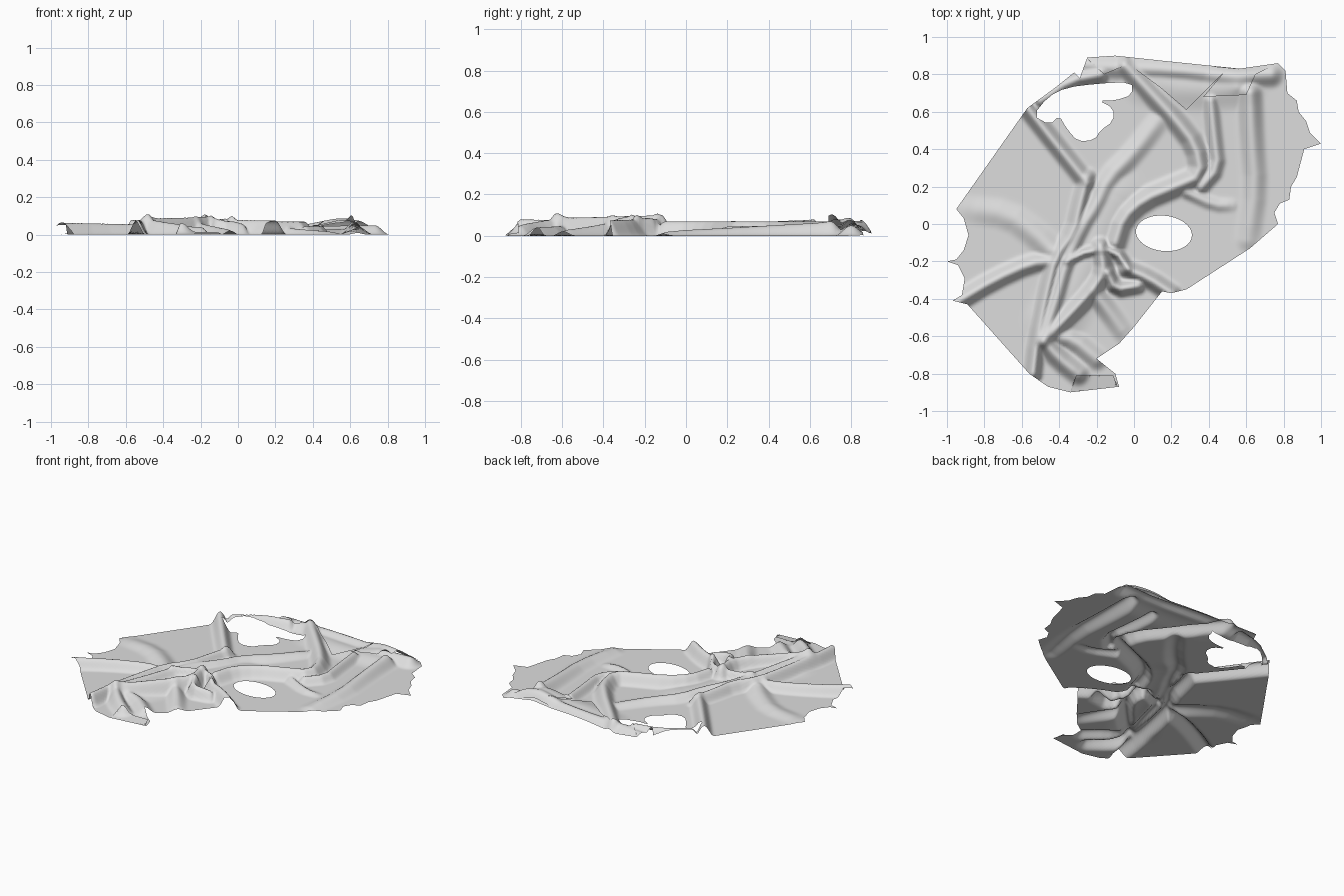
import bpy, bmesh, math
from mathutils import Vector
from mathutils.geometry import delaunay_2d_cdt

old = bpy.data.objects.get("Cube")
if old:
    bpy.data.objects.remove(old, do_unlink=True)

STEP = .0125
folds = []


def material(name, colour):
    mat = bpy.data.materials.new(name)
    mat.use_nodes = True
    mat.diffuse_color = colour
    for node in mat.node_tree.nodes:
        if node.type == 'BSDF_PRINCIPLED':
            node.inputs["Base Color"].default_value = colour
    return mat


def rounded(points, closed):
    """Cut the corners of a path once to soften it."""
    out = [] if closed else [points[0]]
    pairs = list(zip(points, points[1:] + points[:1]))
    for a, b in pairs if closed else pairs[:-1]:
        out += [a.lerp(b, .25), a.lerp(b, .75)]
    return out if closed else out + [points[-1]]


def path(*points):
    return [Vector(p) for p in points]


def fold(start_height, end_height, width, *points):
    """Store one ridge as segments with a height that changes along it."""
    line = rounded(path(*points), False)
    count = len(line) - 1
    segments = []
    for i in range(count):
        a, d = line[i], line[i + 1] - line[i]
        ha = start_height + (end_height - start_height) * i / count
        rise = (end_height - start_height) / count
        segments.append((a.x, a.y, d.x, d.y, d.length_squared, ha, rise))
    folds.append((width * width, segments))


def height(x, y):
    total = 0
    for reach, segments in folds:
        top = 0
        for ax, ay, dx, dy, size, ha, rise in segments:
            px, py = x - ax, y - ay
            t = min(max((px * dx + py * dy) / size, 0), 1)
            ex, ey = px - t * dx, py - t * dy
            q = (ex * ex + ey * ey) / reach
            if q < 1:
                top = max(top, (ha + rise * t) * (1 - q) ** 3)
        total += top ** 4
    return total ** .25


def inside(x, y, poly):
    hit = False
    for a, b in zip(poly, poly[1:] + poly[:1]):
        if (a.y > y) != (b.y > y) and x < a.x + (y - a.y) * (b.x - a.x) / (b.y - a.y):
            hit = not hit
    return hit


def sheet(name, outline, holes, shape, mat):
    """Fill an outline with a fine mesh, leave the holes out and drape it."""
    def covered(x, y):
        return inside(x, y, outline) and not any(inside(x, y, h) for h in holes)

    points, edges = [], []
    for loop in [outline] + holes:
        first = len(points)
        for a, b in zip(loop, loop[1:] + loop[:1]):
            n = max(1, round((b - a).length / STEP))
            points += [a.lerp(b, i / n) for i in range(n)]
        last = len(points)
        edges += [(i, i + 1 if i + 1 < last else first) for i in range(first, last)]
    reach = round(1 / STEP)
    for i in range(-reach, reach + 1):
        for j in range(-reach, reach + 1):
            x, y = (i + j % 2 / 2) * STEP, j * STEP
            if covered(x, y):
                points.append(Vector((x, y)))
    verts, _, faces = delaunay_2d_cdt(points, edges, [], 0, 1e-5)[:3]
    kept = []
    for f in faces:
        c = sum((verts[i] for i in f), Vector((0, 0))) / len(f)
        if covered(c.x, c.y):
            kept.append(f)
    mesh = bpy.data.meshes.new(name)
    mesh.from_pydata([(v.x, v.y, shape(v.x, v.y)) for v in verts], [], kept)
    bm = bmesh.new()
    bm.from_mesh(mesh)
    bmesh.ops.delete(bm, geom=[v for v in bm.verts if not v.link_faces], context='VERTS')
    for f in bm.faces:
        f.smooth = True
        if f.normal.z < 0:
            f.normal_flip()
    bm.to_mesh(mesh)
    bm.free()
    mesh.materials.append(mat)
    obj = bpy.data.objects.new(name, mesh)
    bpy.context.collection.objects.link(obj)


# Broad swells that lift the cloth between the folds
fold(.035, .02, .2, (-.42, -.52), (-.27, -.25), (-.17, .02), (-.1, .15))
fold(.02, .03, .16, (.05, .76), (.3, .72), (.58, .74))

# Long folds down the middle
fold(.08, .06, .07, (-.57, .62), (-.42, .43), (-.25, .22))
fold(.06, .08, .065, (-.25, .25), (-.29, .1), (-.32, -.04), (-.42, -.18), (-.47, -.38), (-.52, -.62), (-.54, -.8))
fold(.02, .085, .08, (.13, .55), (0, .38), (-.14, .24), (-.2, .1), (-.28, -.02), (-.36, -.2), (-.42, -.42), (-.49, -.63))
fold(.07, .07, .08, (-.05, .85), (.1, .69), (.22, .56), (.33, .42), (.36, .26), (.22, .2), (.05, .13), (-.06, .03), (-.1, -.1))

# Folds on the left side
fold(.01, .045, .1, (-.88, .08), (-.67, .05), (-.52, -.06), (-.44, -.14))
fold(.065, .05, .07, (-.95, -.42), (-.75, -.3), (-.55, -.21), (-.45, -.2))

# Folds on the right side
fold(.07, .02, .09, (.62, .7), (.63, .45), (.65, .2), (.61, -.08))
fold(.05, .045, .06, (.41, .66), (.43, .46), (.45, .3), (.36, .2))
fold(.01, .035, .05, (.52, .1), (.43, .1), (.28, .17))

# Crumples around the front corner
fold(.08, .075, .07, (-.04, -.24), (.08, -.29), (.2, -.37))
fold(.085, .1, .08, (-.48, -.62), (-.35, -.49), (-.23, -.36), (-.16, -.26), (-.18, -.12))
fold(.085, .05, .08, (-.48, -.63), (-.4, -.72), (-.3, -.8))
fold(.07, .02, .08, (-.22, -.36), (-.14, -.46), (-.04, -.6))
fold(.07, .09, .05, (-.36, -.2), (-.24, -.14), (-.1, -.14), (-.03, -.24))
fold(.1, .06, .06, (-.14, -.26), (-.1, -.35), (.02, -.33))
fold(.04, .05, .08, (-.2, -.72), (-.32, -.62), (-.42, -.6))

# Rolled back edge and the strip behind the torn hole
fold(.04, .05, .09, (-.27, .85), (-.05, .84), (.2, .83), (.5, .79), (.73, .8))
fold(.06, .06, .07, (-.5, .66), (-.34, .77), (-.18, .8))

outline = path(
    (-.57, .62), (-.95, .08), (-.91, .03), (-.885, -.06), (-.91, -.14), (-.95, -.19), (-1, -.2),
    (-.94, -.22), (-.905, -.29), (-.92, -.38), (-.97, -.41), (-.89, -.43), (-.56, -.8), (-.46, -.87),
    (-.34, -.9), (-.08, -.87), (-.1, -.8), (-.2, -.72), (-.08, -.64), (0, -.55), (.15, -.36),
    (.2, -.37), (.28, -.35), (.62, -.13), (.77, 0), (.75, .06), (.78, .11), (.83, .13), (.84, .2),
    (.87, .25), (.91, .4), (1, .43), (.94, .49), (.92, .55), (.88, .6), (.87, .66), (.82, .7),
    (.81, .82), (.77, .86), (.57, .83), (.18, .87), (-.1, .9), (-.25, .89), (-.29, .78), (-.32, .81),
    (-.42, .73))
round_hole = [Vector((.16 + .15 * math.cos(a), -.05 + .095 * math.sin(a) - .01 * math.cos(a)))
              for a in (math.tau * i / 32 for i in range(32))]
torn_hole = rounded(path(
    (-.54, .58), (-.46, .68), (-.36, .73), (-.2, .75), (-.01, .76), (-.01, .69), (-.1, .66), (-.19, .66),
    (-.11, .62), (-.11, .55), (-.18, .5), (-.21, .45), (-.3, .44), (-.36, .51), (-.4, .58), (-.45, .53)), True)

grey = material("light grey cloth", (.73, .73, .73, 1))
sheet("draped_cloth", outline, [round_hole, torn_hole], height, grey)


# Flap turned over along the back edge
def flap_height(x, y):
    lift = min(1, max(0, (.88 - y) / .07))
    crest = max(0, 1 - math.hypot(x - .55, y - .73) / .18)
    return height(x, y) + (.012 + .04 * crest) * lift


flap = path(
    (-.25, .885), (-.16, .8), (-.03, .855), (.14, .73), (.28, .61), (.34, .67), (.48, .81), (.37, .68),
    (.6, .69), (.65, .8), (.77, .86), (.56, .83), (.18, .865), (-.1, .895))
sheet("back_flap", flap, [], flap_height, grey)


# Small lip folded over the front tip
def lip_height(x, y):
    return height(x, y) + .15 * max(0, y + .9)


lip = path((-.34, -.898), (-.09, -.868), (-.11, -.81), (-.31, -.81))
sheet("front_lip", lip, [], lip_height, grey)
